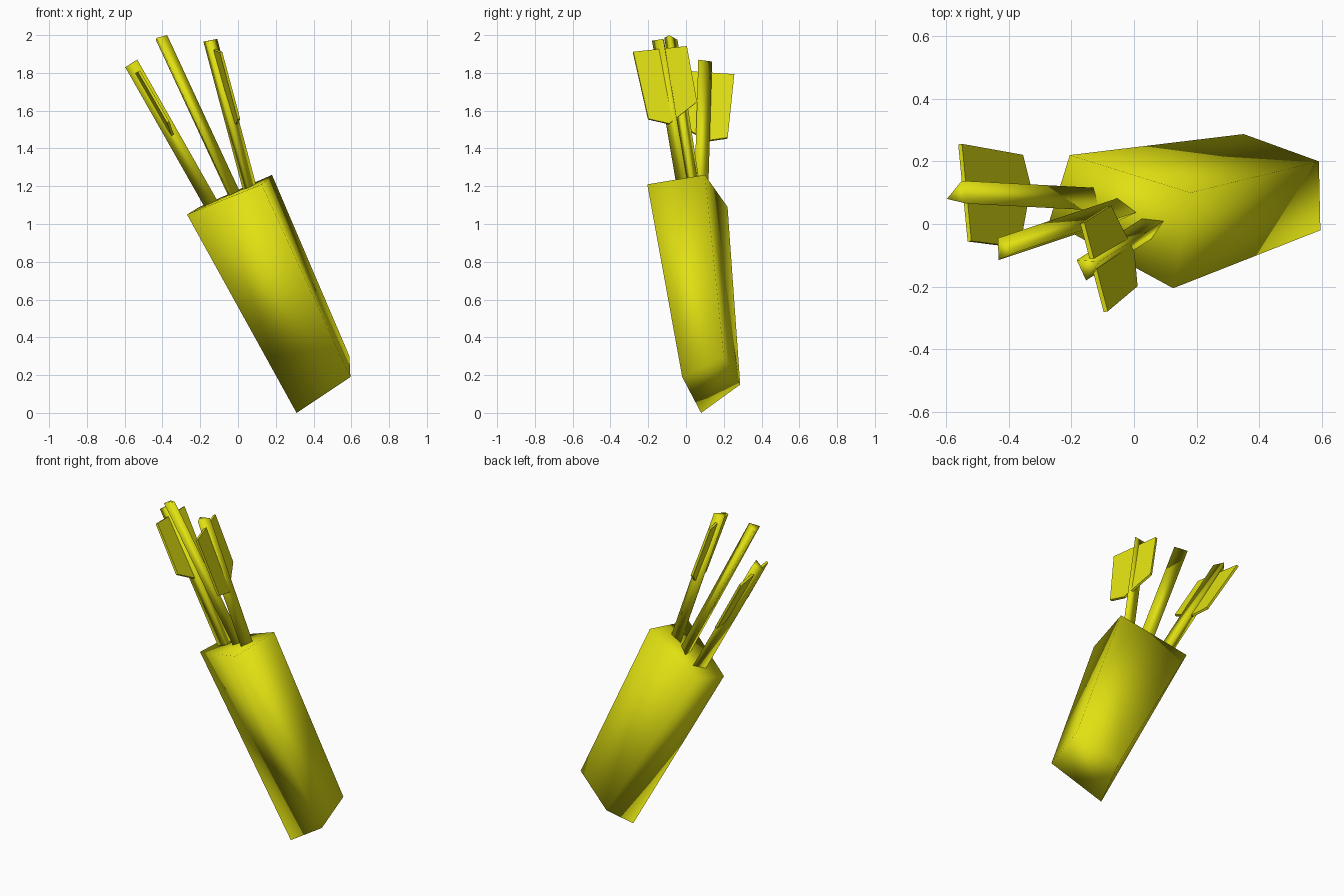
import bpy
import bmesh
from mathutils import Vector

if "Cube" in bpy.data.objects:
    bpy.data.objects.remove(bpy.data.objects["Cube"])

yellow = bpy.data.materials.new("olive_yellow")
yellow.diffuse_color = (0.75, 0.75, 0.006, 1.0)
yellow.use_nodes = True
yellow.node_tree.nodes["Principled BSDF"].inputs["Base Color"].default_value = yellow.diffuse_color


def loft(name, ring_a, ring_b, smooth):
    """Closed solid joining two matching outlines."""
    bm = bmesh.new()
    a = [bm.verts.new(p) for p in ring_a]
    b = [bm.verts.new(p) for p in ring_b]
    bm.faces.new(a)
    bm.faces.new(b)
    n = len(a)
    for i in range(n):
        j = (i + 1) % n
        bm.faces.new((a[i], a[j], b[j], b[i]))
    bmesh.ops.recalc_face_normals(bm, faces=bm.faces)
    for f in bm.faces:
        f.smooth = smooth
    mesh = bpy.data.meshes.new(name)
    bm.to_mesh(mesh)
    bm.free()
    mesh.materials.append(yellow)
    obj = bpy.data.objects.new(name, mesh)
    bpy.context.collection.objects.link(obj)
    return obj


def shaft(name, end, run):
    """Three-sided arrow shaft from its upper end down into the quiver."""
    end = [Vector(p) for p in end]
    run = Vector(run) * 1.06
    loft(name, end, [p + run for p in end], True)


def fletching(name, outline, thickness=0.014):
    """Thin flat vane through the shaft."""
    pts = [Vector(p) for p in outline]
    normal = (pts[1] - pts[0]).cross(pts[-1] - pts[0]).normalized()
    off = normal * thickness / 2
    loft(name, [p + off for p in pts], [p - off for p in pts], False)


# Leaning four-sided quiver, softly shaded
loft("quiver",
     [(-0.27, 0.01, 1.05), (0.125, -0.205, 1.21), (0.18, 0.10, 1.26), (-0.205, 0.22, 1.09)],
     [(0.31, 0.08, 0.0), (0.595, -0.02, 0.19), (0.59, 0.20, 0.30), (0.35, 0.287, 0.15)],
     True)

# Left arrow
shaft("left_arrow_shaft",
      [(-0.597, 0.08, 1.83), (-0.55, 0.138, 1.86), (-0.533, 0.065, 1.87)],
      (0.42, -0.022, -0.74))
fletching("left_arrow_fletching",
          [(-0.555, 0.255, 1.79), (-0.36, 0.22, 1.455), (-0.335, 0.12, 1.44),
           (-0.37, -0.075, 1.54), (-0.525, -0.055, 1.81)])

# Middle arrow, bare shaft
shaft("middle_arrow_shaft",
      [(-0.435, -0.045, 1.975), (-0.432, -0.115, 1.985), (-0.375, -0.09, 2.0)],
      (0.385, 0.128, -0.83))

# Right arrow
shaft("right_arrow_shaft",
      [(-0.183, -0.115, 1.965), (-0.11, -0.12, 1.98), (-0.153, -0.18, 1.97)],
      (0.205, 0.13, -0.77))
fletching("right_arrow_fletching",
          [(-0.09, -0.28, 1.91), (0.005, -0.20, 1.555), (-0.005, -0.09, 1.53),
           (-0.08, 0.057, 1.645), (-0.165, 0.003, 1.94)])
